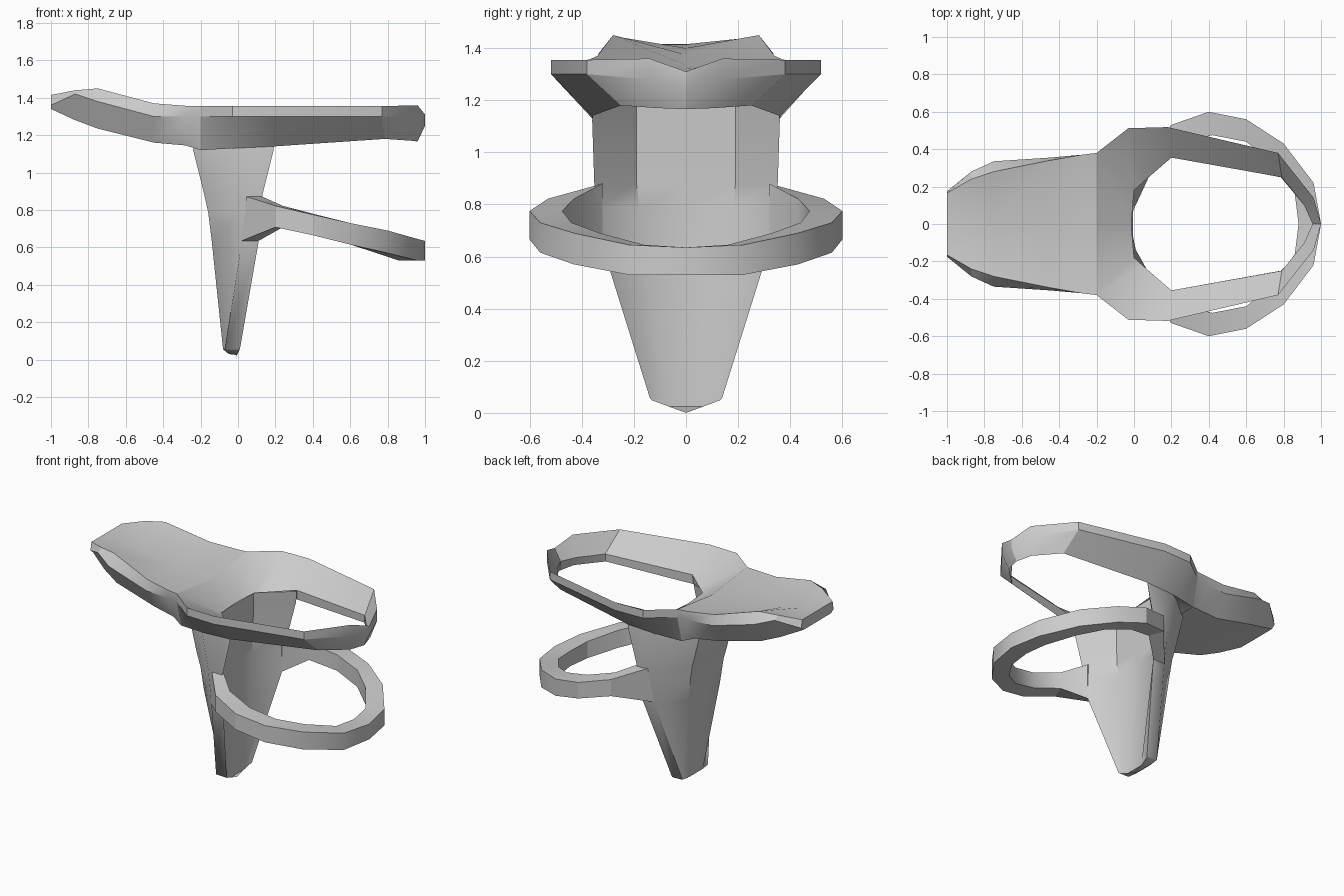
import bpy, bmesh, math


def loft(name, sections, closed=False, angle=28):
    """Skin a row of equal-length cross-sections; cap the ends unless closed."""
    bm = bmesh.new()
    rows = [[bm.verts.new(p) for p in s] for s in sections]
    n, m = len(rows[0]), len(rows)
    for i in range(m if closed else m - 1):
        a, b = rows[i], rows[(i + 1) % m]
        for j in range(n):
            k = (j + 1) % n
            bm.faces.new((a[j], a[k], b[k], b[j]))
    if not closed:
        bm.faces.new(rows[0])
        bm.faces.new(rows[-1])
    bmesh.ops.recalc_face_normals(bm, faces=bm.faces)
    me = bpy.data.meshes.new(name)
    bm.to_mesh(me)
    bm.free()
    ob = bpy.data.objects.new(name, me)
    bpy.context.collection.objects.link(ob)
    bpy.ops.object.select_all(action='DESELECT')
    ob.select_set(True)
    bpy.context.view_layer.objects.active = ob
    bpy.ops.object.shade_smooth_by_angle(angle=math.radians(angle))
    return ob


def flip(section):
    return [(x, -y, z) for x, y, z in section]


# Tongue: x, centre top z, lip (y,z), side edge (y,z), underside (y,z)
tongue = []
for x, ct, ly, lz, sy, sz, by, bz in [
        (-1.00, 1.415, .165, 1.415, .175, 1.36, .15, 1.34),
        (-.87, 1.40, .24, 1.44, .28, 1.42, .21, 1.28),
        (-.75, 1.375, .28, 1.45, .335, 1.38, .25, 1.235),
        (-.45, 1.335, .34, 1.37, .355, 1.30, .27, 1.16),
        (-.28, 1.32, .37, 1.357, .37, 1.30, .30, 1.145),
        (-.20, 1.31, .38, 1.355, .38, 1.30, .335, 1.12)]:
    half = [(x, ly, lz), (x, sy, sz), (x, by, bz)]
    tongue.append([(x, 0, ct)] + half + [(x, 0, bz)] + flip(half)[::-1])
loft("tongue", tongue)

# Upper ring, a band sloping inwards:
# inner top (x,y,z), outer (x,y), outer top z, outer low z, underside (x,y,z)
upper = []
for ix, iy, it, ox, oy, ot, ol, bx, by, bz in [
        (-.015, 0, 1.20, -.20, 0, 1.31, 1.28, -.20, 0, 1.12),
        (.00, .18, 1.20, -.20, .38, 1.355, 1.30, -.20, .335, 1.12),
        (.05, .225, 1.20, -.03, .512, 1.355, 1.30, -.02, .36, 1.13),
        (.20, .355, 1.205, .18, .518, 1.355, 1.30, .195, .36, 1.14),
        (.79, .25, 1.23, .77, .38, 1.355, 1.30, .785, .25, 1.18),
        (.91, .10, 1.23, .96, .14, 1.36, 1.28, .93, .11, 1.17),
        (.955, 0, 1.23, 1.0, 0, 1.31, 1.25, .96, 0, 1.166)]:
    upper.append([(ix, iy, it), (ox, oy, ot), (ox, oy, ol), (bx, by, bz)])
loft("upper_ring", upper + [flip(s) for s in upper[-2:0:-1]], True)

# Lower ring: outer (x,y), inner (x,y), bottom z, top z
lower = []
for ox, oy, ix, iy, zb, zt in [
        (.02, .32, .11, .32, .635, .88),
        (.20, .53, .24, .43, .708, .822),
        (.40, .60, .42, .475, .665, .775),
        (.60, .56, .60, .44, .615, .73),
        (.80, .43, .74, .33, .57, .69),
        (.96, .22, .86, .16, .53, .645),
        (1.0, 0, .88, 0, .53, .635)]:
    lower.append([(ox, oy, zt), (ix, iy, zt), (ix, iy, zb), (ox, oy, zb)])
loft("lower_ring", lower + [flip(s) for s in lower[-2::-1]])

# Stem: z, outer centre x, outer edge x, inner edge x, inner centre x, half width, flat half width
stem = []
for z, xo, xe, xie, xi, w, f in [
        (1.195, -.23, -.02, .197, -.013, .358, .19),
        (1.12, -.24, -.02, .19, -.015, .36, .19),
        (.88, -.18, .02, .13, -.02, .352, .19),
        (.79, -.16, .02, .125, -.02, .34, .18),
        (.63, -.14, .02, .11, -.02, .318, .17),
        (.055, -.08, -.07, .01, -.005, .138, .07)]:
    half = [(xo, f, z), (xe, w, z), (xie, w, z), (xi, f, z)]
    stem.append([(xo, 0, z)] + half + [(xi, 0, z)] + flip(half)[::-1])
# Pointed foot of the stem
half = [(-.05, .05, .035), (-.05, .13, .05), (.005, .13, .048), (-.005, .065, .024)]
stem.append([(-.05, 0, .03)] + half + [(-.01, 0, 0)] + flip(half)[::-1])
loft("stem", stem, angle=42)
